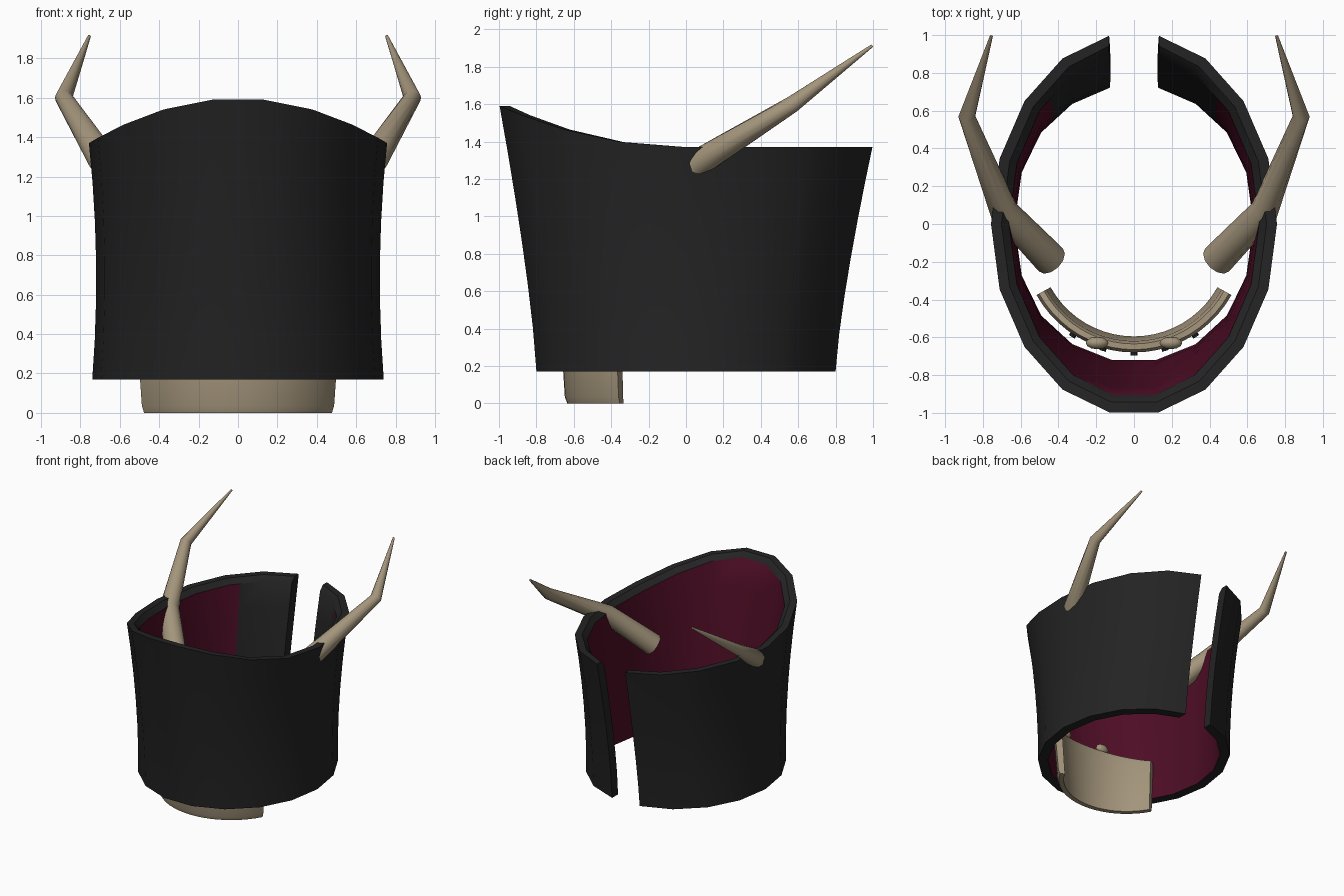
import bpy, bmesh, math
from mathutils import Vector

if "Cube" in bpy.data.objects:
    bpy.data.objects.remove(bpy.data.objects["Cube"])


def material(name, rgb):
    m = bpy.data.materials.new(name)
    m.diffuse_color = (*rgb, 1)
    m.use_nodes = True
    m.node_tree.nodes["Principled BSDF"].inputs["Base Color"].default_value = m.diffuse_color
    return m


BLACK = material("charcoal", (0.017, 0.017, 0.017))
MAROON = material("maroon lining", (0.075, 0.004, 0.018))
BONE = material("bone", (0.37, 0.30, 0.20))


def finish(name, bm, mats, angle=35):
    bmesh.ops.recalc_face_normals(bm, faces=bm.faces)
    me = bpy.data.meshes.new(name)
    bm.to_mesh(me)
    bm.free()
    for m in mats:
        me.materials.append(m)
    ob = bpy.data.objects.new(name, me)
    bpy.context.collection.objects.link(ob)
    bpy.ops.object.select_all(action='DESELECT')
    ob.select_set(True)
    bpy.context.view_layer.objects.active = ob
    bpy.ops.object.shade_smooth_by_angle(angle=math.radians(angle))
    return ob


def loft(rings, mat_rule=None):
    """Bridge closed cross-sections and cap both ends."""
    bm = bmesh.new()
    vs = [[bm.verts.new(p) for p in r] for r in rings]
    n = len(vs[0])
    for i in range(len(vs) - 1):
        for j in range(n):
            k = (j + 1) % n
            f = bm.faces.new((vs[i][j], vs[i][k], vs[i + 1][k], vs[i + 1][j]))
            if mat_rule:
                f.material_index = mat_rule(i, j)
    bm.faces.new(vs[0])
    bm.faces.new(vs[-1])
    return bm


# Collar shell: flared 18-sided oval with the rear side left open
ROWS = 7
Z0 = 0.17


def shell_point(a, t, inset=0.0, drop=0.0):
    s, c = math.sin(a), math.cos(a)
    ax = 0.74 - 0.095 * t + 0.112 * t * t
    ay = 0.812 + 0.2 * t ** 1.3
    top = 1.37 + 0.227 * max(c, 0) ** 2
    n = Vector((s / ax, -c / ay, 0)).normalized() * inset
    if abs(a) > math.radians(165):
        n.x = 0
    return Vector((ax * s, -ay * c, Z0 + (top - Z0) * t - drop)) + n * -1


def shell_section(a):
    ts = [i / (ROWS - 1) for i in range(ROWS)]
    outer = [shell_point(a, t) for t in ts]
    rim = [shell_point(a, 1, 0.055)]
    inner = [shell_point(a, t, 0.08 + 0.015 * t, 0.04 * t) for t in reversed(ts)]
    return outer + rim + inner


degrees = list(range(-170, 171, 20))
sections = [shell_section(math.radians(d)) for d in degrees]
# extra columns where the lining stops
for i, k in ((16, 0.3), (1, 0.7)):
    mid = [p.lerp(q, k) for p, q in zip(sections[i - (i == 16) + (i == 16)],
                                        sections[i + 1])] if i == 1 else \
          [p.lerp(q, k) for p, q in zip(sections[15], sections[16])]
    sections.insert(16 if i == 16 else 2, mid)
last = len(sections) - 1


def lining(i, j):
    return int(ROWS + 1 <= j < 2 * ROWS and 2 <= i < last - 2)


finish("collar_shell", loft(sections, lining), [BLACK, MAROON])

# Horns: tapered bent tubes passing through the shell
path = [((0.44, -0.19, 1.00), 0.088), ((0.69, 0.07, 1.29), 0.076),
        ((0.885, 0.57, 1.60), 0.045), ((0.755, 0.995, 1.912), 0.008)]


def horn(name, side):
    pts = [Vector((p[0] * side, p[1], p[2])) for p, r in path]
    rings = []
    for i, p in enumerate(pts):
        d = Vector()
        if i:
            d += (p - pts[i - 1]).normalized()
        if i < len(pts) - 1:
            d += (pts[i + 1] - p).normalized()
        q = d.to_track_quat('Z', 'Y')
        r = path[i][1]
        rings.append([p + q @ Vector((r * math.cos(u), r * math.sin(u), 0))
                      for u in [k * math.tau / 12 for k in range(12)]])
    finish(name, loft(rings), [BONE], 40)


horn("horn_right", 1)
horn("horn_left", -1)

# Curved jaw plate, arched on top and flared upwards
CY = -0.09


def plate_section(u):
    top = 0.47 + 0.10 * math.cos(u * math.pi / 2)
    a = math.radians(61) * u
    prof = [(0.505, 0.0), (0.545, 0.0), (0.558, 0.035), (0.59, top - 0.03),
            (0.575, top), (0.545, top), (0.53, top - 0.03)]
    return [Vector((r * math.sin(a), CY - r * math.cos(a), z)) for r, z in prof]


finish("jaw_plate", loft([plate_section(i / 10) for i in range(-10, 11)]), [BONE], 40)

# Rounded knobs on the top edge of the jaw plate
for name, s in (("knob_right", 1), ("knob_left", -1)):
    bm = bmesh.new()
    bmesh.ops.create_uvsphere(bm, u_segments=12, v_segments=8, radius=1)
    for v in bm.verts:
        v.co = Vector((v.co.x * 0.06 + 0.195 * s, v.co.y * 0.033 - 0.63,
                       v.co.z * 0.04 + 0.595))
    finish(name, bm, [BONE], 60)

# Small dark studs along the front of the jaw plate
for i, deg in enumerate((-33, -16, 0, 16, 33)):
    a = math.radians(deg)
    d = Vector((math.sin(a), -math.cos(a), 0))
    q = d.to_track_quat('Z', 'Y')
    rings = [[Vector((0, CY, 0.42)) + d * r + q @ Vector((0.018 * math.cos(u), 0.018 * math.sin(u), 0))
              for u in [k * math.tau / 8 for k in range(8)]] for r in (0.57, 0.605)]
    finish("stud_%d" % (i + 1), loft(rings), [BLACK])
